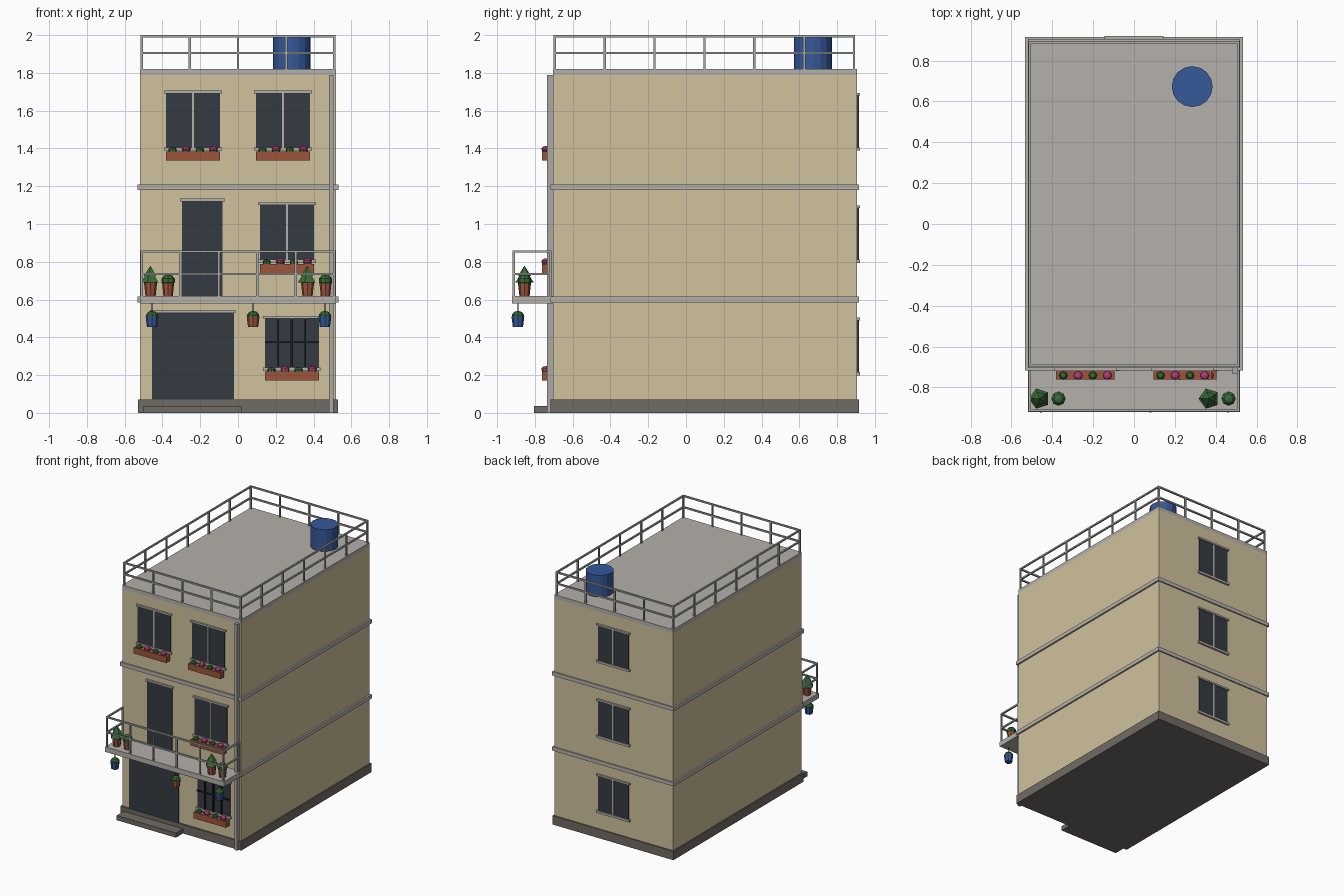
import bpy, bmesh
from math import pi
from mathutils import Matrix, Vector

cube = bpy.data.objects.get("Cube")
if cube:
    bpy.data.objects.remove(cube)


def material(name, r, g, b):
    m = bpy.data.materials.new(name)
    m.use_nodes = True
    m.diffuse_color = (r, g, b, 1)
    m.node_tree.nodes["Principled BSDF"].inputs["Base Color"].default_value = (r, g, b, 1)
    return m


WALL = material("cream wall", .63, .54, .34)
PLINTH = material("dark stone", .16, .145, .13)
CONCRETE = material("concrete", .46, .44, .41)
METAL = material("grey metal", .4, .4, .39)
GLASS = material("dark glass", .035, .043, .055)
IRON = material("black iron", .012, .013, .016)
CLAY = material("terracotta", .34, .09, .045)
BLUE = material("blue plastic", .035, .1, .32)
LEAF = material("leaf green", .04, .15, .04)
PINK = material("pink petals", .45, .045, .2)


def finish(name, bm, mat):
    mesh = bpy.data.meshes.new(name)
    bm.to_mesh(mesh)
    bm.free()
    mesh.materials.append(mat)
    ob = bpy.data.objects.new(name, mesh)
    bpy.context.collection.objects.link(ob)


def add_box(bm, x, y, z):
    """Box from three (low, high) ranges."""
    size = Vector((x[1] - x[0], y[1] - y[0], z[1] - z[0]))
    mid = Vector((sum(x), sum(y), sum(z))) / 2
    bmesh.ops.create_cube(bm, size=1, matrix=Matrix.Translation(mid) @ Matrix.Diagonal((*size, 1)))


def box(name, x, y, z, mat):
    bm = bmesh.new()
    add_box(bm, x, y, z)
    finish(name, bm, mat)


def cone(name, x, y, z, r0, r1, sides, mat, turn=0):
    bm = bmesh.new()
    place = Matrix.Translation((x, y, sum(z) / 2)) @ Matrix.Rotation(turn, 4, 'Z')
    bmesh.ops.create_cone(bm, cap_ends=True, segments=sides, radius1=r0, radius2=r1,
                          depth=z[1] - z[0], matrix=place)
    finish(name, bm, mat)


def ball(name, x, y, z, r, mat, tall):
    bm = bmesh.new()
    place = Matrix.Translation((x, y, z)) @ Matrix.Diagonal((1, 1, tall, 1))
    bmesh.ops.create_uvsphere(bm, u_segments=8, v_segments=5, radius=r, matrix=place)
    finish(name, bm, mat)


FRONT, BACK, SIDE, ROOF = -.705, .905, .52, 1.82

# Main block, plinth, floor bands and roof
box("walls", (-SIDE, SIDE), (FRONT, BACK), (.03, 1.79), WALL)
box("plinth", (-.53, .53), (FRONT - .012, BACK + .01), (0, .07), PLINTH)
box("front_step", (-.5, .02), (-.805, FRONT), (0, .037), PLINTH)
for z in (.6, 1.195):
    box("floor_band", (-.533, .533), (FRONT - .012, BACK + .01), (z - .015, z + .015), CONCRETE)
box("roof_slab", (-SIDE, SIDE), (FRONT, BACK), (1.79, ROOF), CONCRETE)
box("balcony_slab", (-SIDE, SIDE), (-.92, FRONT), (.58, .62), CONCRETE)


def railing(name, runs, floor, heights, t=.006):
    """Posts and horizontal rails along straight runs (start, end, bays)."""
    bm = bmesh.new()
    for a, b, bays in runs:
        a, b = Vector(a), Vector(b)
        for i in range(bays + 1):
            p = a.lerp(b, i / bays)
            add_box(bm, (p.x - t, p.x + t), (p.y - t, p.y + t), (floor, heights[0]))
        for h in heights:
            add_box(bm, (min(a.x, b.x) - t, max(a.x, b.x) + t),
                    (min(a.y, b.y) - t, max(a.y, b.y) + t), (h - t, h + t))
    finish(name, bm, METAL)


e, f, k = .51, FRONT + .01, BACK - .015
railing("roof_railing", [((-e, f), (e, f), 4), ((-e, k), (e, k), 4),
                         ((-e, f), (-e, k), 6), ((e, f), (e, k), 6)], ROOF, (1.994, 1.905))
railing("balcony_railing", [((-e, -.912), (e, -.912), 5), ((-e, -.912), (-e, FRONT - .012), 1),
                            ((e, -.912), (e, FRONT - .012), 1)], .62, (.855, .735))

# Roof tank and drain pipe
cone("water_tank", .285, .673, (ROOF, 1.992), .1, .1, 16, BLUE)
box("drain_pipe", (.482, .506), (-.735, FRONT), (0, 1.79), METAL)


def opening(name, x, z, y, out, sill=True):
    """Glazed panel with lintel and optional sill; out is the wall direction."""
    def depth(d):
        return tuple(sorted((y, y + out * d)))
    box(name + "_panel", x, depth(.007), z, GLASS)
    wide = (x[0] - .01, x[1] + .01)
    box(name + "_lintel", wide, depth(.015), (z[1], z[1] + .014), CONCRETE)
    if sill:
        mid = sum(x) / 2
        box(name + "_sill", wide, depth(.015), (z[0] - .012, z[0] + .006), CONCRETE)
        box(name + "_mullion", (mid - .006, mid + .006), depth(.011), z, CONCRETE)


def flower_box(x, top):
    box("flower_box", (x - .143, x + .143), (-.762, -.718), (top - .048, top), CLAY)
    for i in range(4):
        px = x - .108 + i * .072
        ball("flower_leaves", px, -.742, top + .006, .022, LEAF, .85)
        if i % 2:
            ball("blossom", px, -.742, top + .012, .023, PINK, .75)


# Doors
opening("garage_door", (-.455, -.022), (.07, .53), FRONT, -1, False)
opening("balcony_door", (-.297, -.082), (.62, 1.12), FRONT, -1, False)

# Front windows with flower boxes
for mid, low, high in ((-.238, 1.4, 1.692), (.238, 1.4, 1.692), (.26, .805, 1.1), (.285, .235, .5)):
    opening("front_window", (mid - .143, mid + .143), (low, high), FRONT, -1)
    flower_box(mid, low - .016)

# Iron bars over the ground window
for dx in (-.072, 0, .072):
    box("window_bar", (.278 + dx, .292 + dx) if dx == 0 else (.281 + dx, .289 + dx),
        (-.722, -.712), (.24, .5), IRON)
box("window_cross_bar", (.142, .428), (-.722, -.712), (.37, .378), IRON)

# Back windows, one per floor
for low in (.21, .805, 1.4):
    opening("back_window", (-.135, .135), (low, low + .28), BACK, 1)


def potted_tree(x, y):
    cone("tree_pot", x, y, (.62, .7), .027, .036, 8, CLAY)
    cone("tree_lower_tier", x, y, (.69, .75), .052, .012, 5, LEAF, pi / 2)
    cone("tree_upper_tier", x, y, (.725, .78), .036, 0, 5, LEAF, pi / 2)


def potted_bush(x, y):
    cone("bush_pot", x, y, (.62, .69), .025, .032, 8, CLAY)
    ball("bush", x, y, .7, .037, LEAF, .9)


def hanging_pot(x, mat):
    y = -.89
    cone("hanging_pot", x, y, (.455, .51), .027, .034, 8, mat)
    ball("hanging_leaves", x, y, .51, .034, LEAF, .9)
    cone("hanging_cord", x, y, (.52, .58), .003, .003, 4, IRON)


# Plants on and under the balcony
for tree_x, bush_x in ((-.463, -.37), (.368, .463)):
    potted_tree(tree_x, -.855)
    potted_bush(bush_x, -.855)
for x, mat in ((-.455, BLUE), (.08, CLAY), (.46, BLUE)):
    hanging_pot(x, mat)
